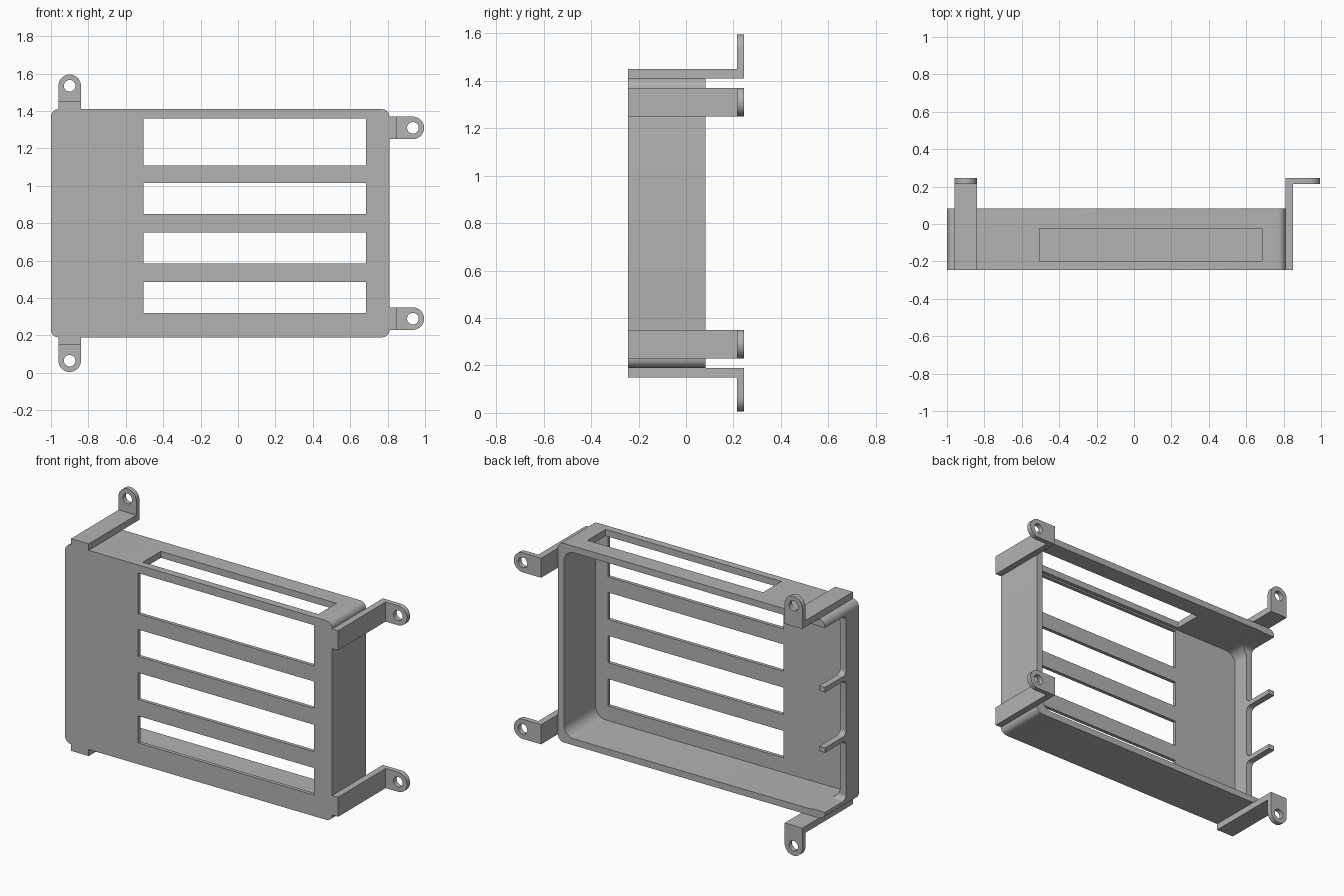
import bpy, bmesh, math
from mathutils import Matrix, Vector

old = bpy.data.objects.get("Cube")
if old:
    bpy.data.objects.remove(old, do_unlink=True)

GREY = (0.45, 0.45, 0.45, 1)
mat = bpy.data.materials.new("plain_grey")
mat.use_nodes = True
mat.diffuse_color = GREY
mat.node_tree.nodes["Principled BSDF"].inputs["Base Color"].default_value = GREY


def rounded_prism(name, lo, hi, axis=1, r=0.0, steps=8):
    """Box from lo to hi whose edges along the axis are rounded by r."""
    a, b = [i for i in range(3) if i != axis]
    corners = [(hi[a], hi[b], -1, -1), (lo[a], hi[b], 1, -1),
               (lo[a], lo[b], 1, 1), (hi[a], lo[b], -1, 1)]
    bm = bmesh.new()
    verts = []
    for q, (ca, cb, sa, sb) in enumerate(corners):
        for k in range(steps + 1 if r else 1):
            t = (q + k / steps) * math.pi / 2
            p = [0, 0, 0]
            p[a] = ca + r * (sa + math.cos(t))
            p[b] = cb + r * (sb + math.sin(t))
            p[axis] = lo[axis]
            verts.append(bm.verts.new(p))
    face = bm.faces.new(verts)
    new = bmesh.ops.extrude_face_region(bm, geom=[face])["geom"]
    shift = Vector((0, 0, 0))
    shift[axis] = hi[axis] - lo[axis]
    bmesh.ops.translate(bm, vec=shift,
                        verts=[g for g in new if isinstance(g, bmesh.types.BMVert)])
    bmesh.ops.recalc_face_normals(bm, faces=bm.faces)
    mesh = bpy.data.meshes.new(name)
    bm.to_mesh(mesh)
    bm.free()
    ob = bpy.data.objects.new(name, mesh)
    mesh.materials.append(mat)
    bpy.context.collection.objects.link(ob)
    return ob


def combine(ob, other, operation="DIFFERENCE"):
    """Apply a boolean and discard the second object."""
    mod = ob.modifiers.new("cut", "BOOLEAN")
    mod.operation, mod.object, mod.solver = operation, other, "EXACT"
    bpy.context.view_layer.update()
    result = bpy.data.meshes.new_from_object(
        ob.evaluated_get(bpy.context.evaluated_depsgraph_get()))
    ob.modifiers.clear()
    ob.data = result
    bpy.data.objects.remove(other, do_unlink=True)


def smooth(ob):
    bpy.ops.object.select_all(action="DESELECT")
    ob.select_set(True)
    bpy.context.view_layer.objects.active = ob
    bpy.ops.object.shade_smooth_by_angle(angle=math.radians(30))


# Open-backed tray with rounded corners
X0, X1, Y0, Y1, Z0, Z1 = -1.0, 0.81, -0.245, 0.083, 0.19, 1.41
WALL, FRONT, MID = 0.04, 0.022, 0.8
tray = rounded_prism("tray", (X0, Y0, Z0), (X1, Y1, Z1), r=0.04)
combine(tray, rounded_prism("cavity", (X0 + WALL, Y0 + FRONT, Z0 + WALL),
                            (X1 - WALL, 1, Z1 - WALL), r=0.07))

# Four front slots
S0, S1 = -0.505, 0.685
for low, high in ((0.32, 0.485), (0.585, 0.75), (0.85, 1.015), (1.11, 1.36)):
    combine(tray, rounded_prism("slot", (S0, Y0 - 0.1, low), (S1, Y0 + 0.05, high)))

# Slot in the top wall
combine(tray, rounded_prism("slot", (S0, -0.2, Z1 - 0.1), (S1, -0.025, Z1 + 0.1)))

# Three notches in the side wall, leaving two thin prongs
for low, high in ((0.235, 0.6), (0.63, 0.97), (1.0, 1.365)):
    combine(tray, rounded_prism("notch", (X0 - 0.1, -0.12, low),
                                (X0 + 0.1, 0.5, high), axis=0, r=0.03))
smooth(tray)


# Mounting brackets: arm along the wall, then a round-ended tab with a hole
def bracket(name, x, z, angle):
    ob = rounded_prism(name, (-0.06, Y0, 0), (0.06, 0.245, 0.04))
    tab = rounded_prism("tab", (-0.06, 0.215, 0.01), (0.06, 0.245, 0.125))
    tip = rounded_prism("tip", (-0.06, 0.215, 0.065), (0.06, 0.245, 0.185),
                        r=0.06, steps=10)
    hole = rounded_prism("hole", (-0.031, 0.1, 0.094), (0.031, 0.4, 0.156), r=0.031)
    combine(tab, tip, "UNION")
    combine(tab, hole)
    combine(ob, tab, "UNION")
    ob.data.transform(Matrix.Translation((x, 0, z)) @ Matrix.Rotation(angle, 4, "Y"))
    smooth(ob)


bracket("top_bracket", -0.9, Z1, 0)
bracket("bottom_bracket", -0.9, Z0, math.pi)
bracket("upper_side_bracket", X1, MID + 0.51, math.pi / 2)
bracket("lower_side_bracket", X1, MID - 0.51, math.pi / 2)
